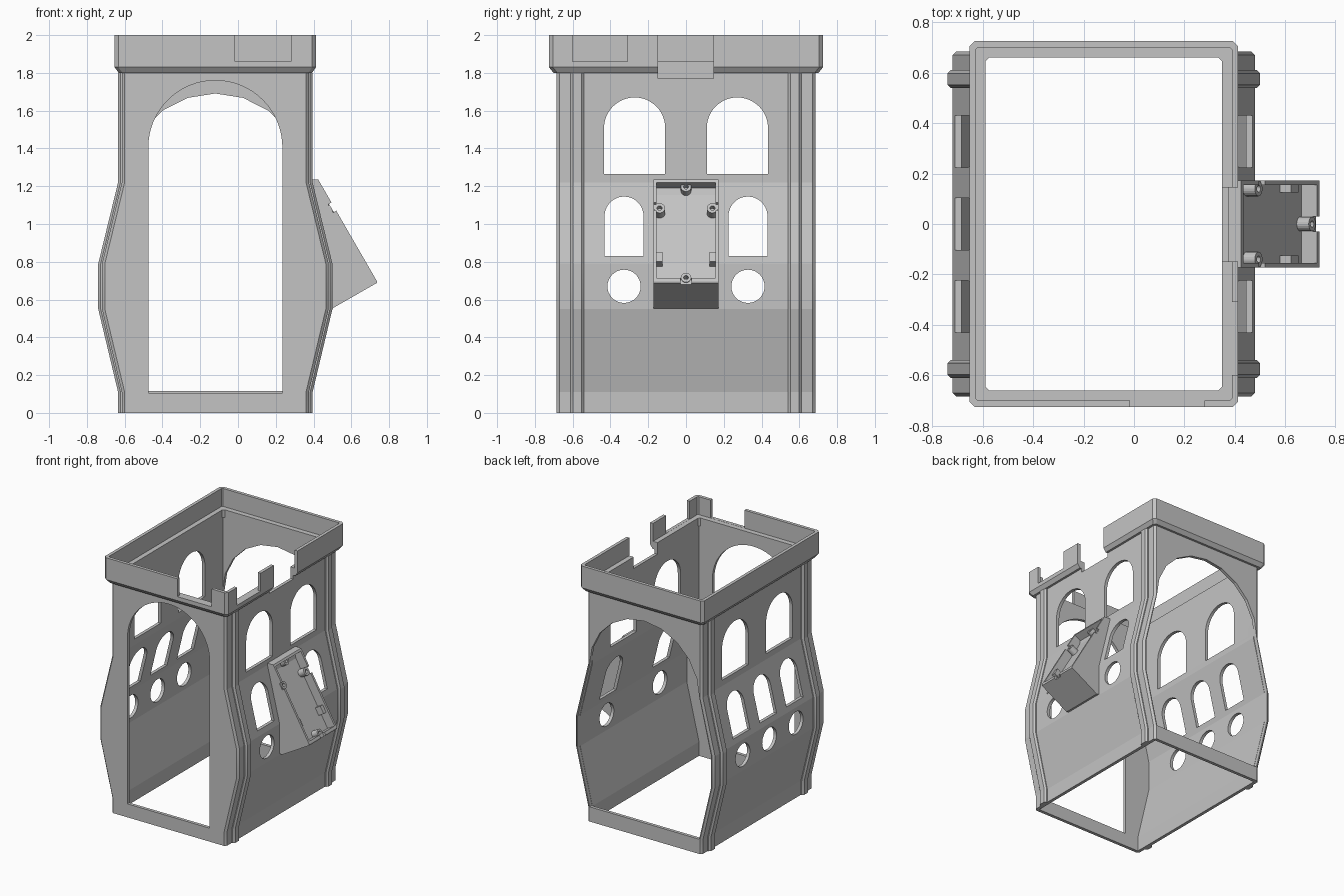
import bpy, bmesh
from math import sin, cos, pi, radians
from mathutils import Matrix, Vector

if "Cube" in bpy.data.objects:
    bpy.data.objects.remove(bpy.data.objects["Cube"], do_unlink=True)

CX = -0.12      # centre line of the housing
grey = bpy.data.materials.new("plain grey")
grey.use_nodes = True
grey.diffuse_color = (0.55, 0.55, 0.55, 1)
grey.node_tree.nodes["Principled BSDF"].inputs["Base Color"].default_value = (0.55, 0.55, 0.55, 1)


def finish(name, bm):
    bmesh.ops.recalc_face_normals(bm, faces=bm.faces)
    mesh = bpy.data.meshes.new(name)
    bm.to_mesh(mesh)
    bm.free()
    obj = bpy.data.objects.new(name, mesh)
    bpy.context.collection.objects.link(obj)
    mesh.materials.append(grey)
    return obj


def skin(name, rings):
    """Closed solid through rings of equal point count."""
    bm = bmesh.new()
    rows = [[bm.verts.new(p) for p in ring] for ring in rings]
    n = len(rows[0])
    for a, b in zip(rows, rows[1:]):
        for i in range(n):
            j = (i + 1) % n
            bm.faces.new((a[i], a[j], b[j], b[i]))
    bm.faces.new(rows[0])
    bm.faces.new(rows[-1])
    return finish(name, bm)


def prism(name, pts, axis, lo, hi):
    """Outline extruded along x (points are y, z) or y (points are x, z)."""
    put = (lambda p, d: (d, p[0], p[1])) if axis == "x" else (lambda p, d: (p[0], d, p[1]))
    return skin(name, [[put(p, d) for p in pts] for d in (lo, hi)])


def loft(name, sections, cy, chamfer):
    """Chamfered rectangles stacked in z; sections are z, centre x, half x, half y."""
    rings = []
    for z, cx, hx, hy in sections:
        ring = []
        for sx, sy in ((1, 1), (-1, 1), (-1, -1), (1, -1)):
            a = (cx + sx * hx, cy + sy * (hy - chamfer), z)
            b = (cx + sx * (hx - chamfer), cy + sy * hy, z)
            ring += [a, b] if sx * sy > 0 else [b, a]
        rings.append(ring)
    return skin(name, rings)


def block(name, lo, hi):
    pts = [(lo[1], lo[2]), (hi[1], lo[2]), (hi[1], hi[2]), (lo[1], hi[2])]
    return prism(name, pts, "x", lo[0], hi[0])


def arch(c, half, bottom, spring, steps=24):
    """Round-topped opening outline."""
    top = [(c + half * cos(pi * i / steps), spring + half * sin(pi * i / steps))
           for i in range(steps + 1)]
    return [(c - half, bottom), (c + half, bottom)] + top


def cut(obj, cutter, keep=False):
    mod = obj.modifiers.new("cut", "BOOLEAN")
    mod.operation = "DIFFERENCE"
    mod.solver = "EXACT"
    mod.object = cutter
    cutter.hide_render = True
    bpy.context.view_layer.objects.active = obj
    bpy.ops.object.modifier_apply(modifier=mod.name)
    if not keep:
        bpy.data.objects.remove(cutter, do_unlink=True)


# Bulging side profile: height, outer half width
PROFILE = [(0, 0.495), (0.11, 0.495), (0.55, 0.60), (0.79, 0.60), (1.22, 0.495), (1.8, 0.495)]
WALL = 0.025

# Housing shell
body = loft("housing_shell", [(z, CX, h, 0.685) for z, h in PROFILE], 0, 0.015)
inner = [(z, h - WALL) for z, h in PROFILE]
inner[0] = (-0.1, inner[0][1])
inner[-1] = (1.9, inner[-1][1])
outline = [(CX + h, z) for z, h in inner] + [(CX - h, z) for z, h in reversed(inner)]
cut(body, prism("hollow", outline, "y", -0.66, 0.66))

# Front doorway and wide rear opening
cut(body, prism("doorway", arch(CX, 0.355, 0.105, 1.405, 32), "y", -0.8, -0.6))
grow = 0.002
lower = [(0.115, 0.473)] + [(z, h + grow) for z, h in inner[2:4]]
rear = [(CX - h, z) for z, h in reversed(lower)] + [(CX + h, z) for z, h in lower]
rear += arch(CX, 0.476, 0, 1.215, 10)[2:]
cut(body, prism("rear_opening", rear, "y", 0.655, 0.8))

# Side windows; the box covers the middle bay on the left side
for side in (1, -1):
    lo, hi = sorted((CX + side * 0.3, CX + side * 0.8))
    for y in (-0.272, 0.272):
        cut(body, prism("window", arch(y, 0.162, 1.265, 1.508), "x", lo, hi))
    for y in ((-0.328, 0.328) if side > 0 else (-0.328, 0, 0.328)):
        cut(body, prism("window", arch(y, 0.103, 0.83, 1.042), "x", lo, hi))
        ring = [(y + 0.088 * cos(2 * pi * i / 32), 0.67 + 0.088 * sin(2 * pi * i / 32))
                for i in range(32)]
        cut(body, prism("porthole", ring, "x", lo, hi))

# Vertical ribs following the bulge
for side, word in ((1, "left"), (-1, "right")):
    for cy, end in ((-0.575, "front"), (0.575, "rear")):
        loft(f"{end}_{word}_rib", [(z, CX + side * h, 0.02, 0.036) for z, h in PROFILE], cy, 0.013)

# Top rim with an inner ledge
rim = loft("top_rim", [(1.8, CX, 0.512, 0.702), (1.83, CX, 0.533, 0.725), (2, CX, 0.533, 0.725)], 0, 0.02)
cut(rim, loft("rim_recess", [(1.86, CX, 0.508, 0.70), (2.1, CX, 0.508, 0.70)], 0, 0.008))
cut(rim, loft("rim_hole", [(1.7, CX, 0.47, 0.66), (2.1, CX, 0.47, 0.66)], 0, 0.015))

# Notches in the rim
cut(rim, block("front_notch", (-0.015, -0.8, 1.861), (0.28, -0.69, 2.1)))
cut(rim, block("side_notch", (0.37, -0.60, 1.861), (0.5, -0.31, 2.1)))
deep = block("deep_notch", (0.3, -0.148, 1.77), (0.5, 0.145, 2.1))
cut(rim, deep, keep=True)
cut(body, deep)

# Tilted side box: frame has x down the open face, y across, z out of the face
down, out = Vector((0.5, 0, -0.866)), Vector((0.866, 0, 0.5))
frame = Matrix((down, (0, 1, 0), out)).transposed().to_4x4()
frame.translation = (0.425, 0, 1.235)

box_side = [(0.36, 1.235), (0.425, 1.235), (0.735, 0.698), (0.735, 0.688), (0.5, 0.553),
            (0.468, 0.56), (0.468, 0.79), (0.37, 1.2)]
box = prism("side_box", box_side, "y", -0.172, 0.172)


def framed(obj):
    obj.data.transform(frame)
    return obj


cut(box, framed(block("pocket", (0.018, -0.155, -0.07), (0.602, 0.155, 0.1))))
cut(box, framed(block("edge_notch", (0.14, -0.3, -0.02), (0.19, 0.3, 0.1))))
cut(box, framed(block("end_notch", (0.5, -0.03, -0.02), (0.7, 0.03, 0.1))))


# Screw posts inside the box
def post(name, u, y, radius, top):
    def circle(r, z):
        return [(u + r * cos(2 * pi * i / 20), y + r * sin(2 * pi * i / 20), z) for i in range(20)]
    obj = framed(skin(name, [circle(radius, -0.075), circle(radius, top)]))
    cut(obj, framed(skin("screw_hole", [circle(radius * 0.45, top - 0.03), circle(radius * 0.45, 0.1)])))


for s, word in ((1, "rear"), (-1, "front")):
    post(f"{word}_upper_post", 0.165, s * 0.14, 0.03, -0.015)
    framed(block(f"{word}_lower_clip", (0.43, min(s * 0.125, s * 0.16), -0.075),
                 (0.49, max(s * 0.125, s * 0.16), -0.02)))
post("top_post", 0.03, 0, 0.028, -0.025)
post("bottom_post", 0.59, 0, 0.028, -0.015)

# Keep facets crisp but curved openings smooth
bpy.ops.object.select_all(action="DESELECT")
for obj in bpy.context.scene.objects:
    if obj.type == "MESH":
        obj.select_set(True)
        bpy.context.view_layer.objects.active = obj
bpy.ops.object.shade_smooth_by_angle(angle=radians(12))
